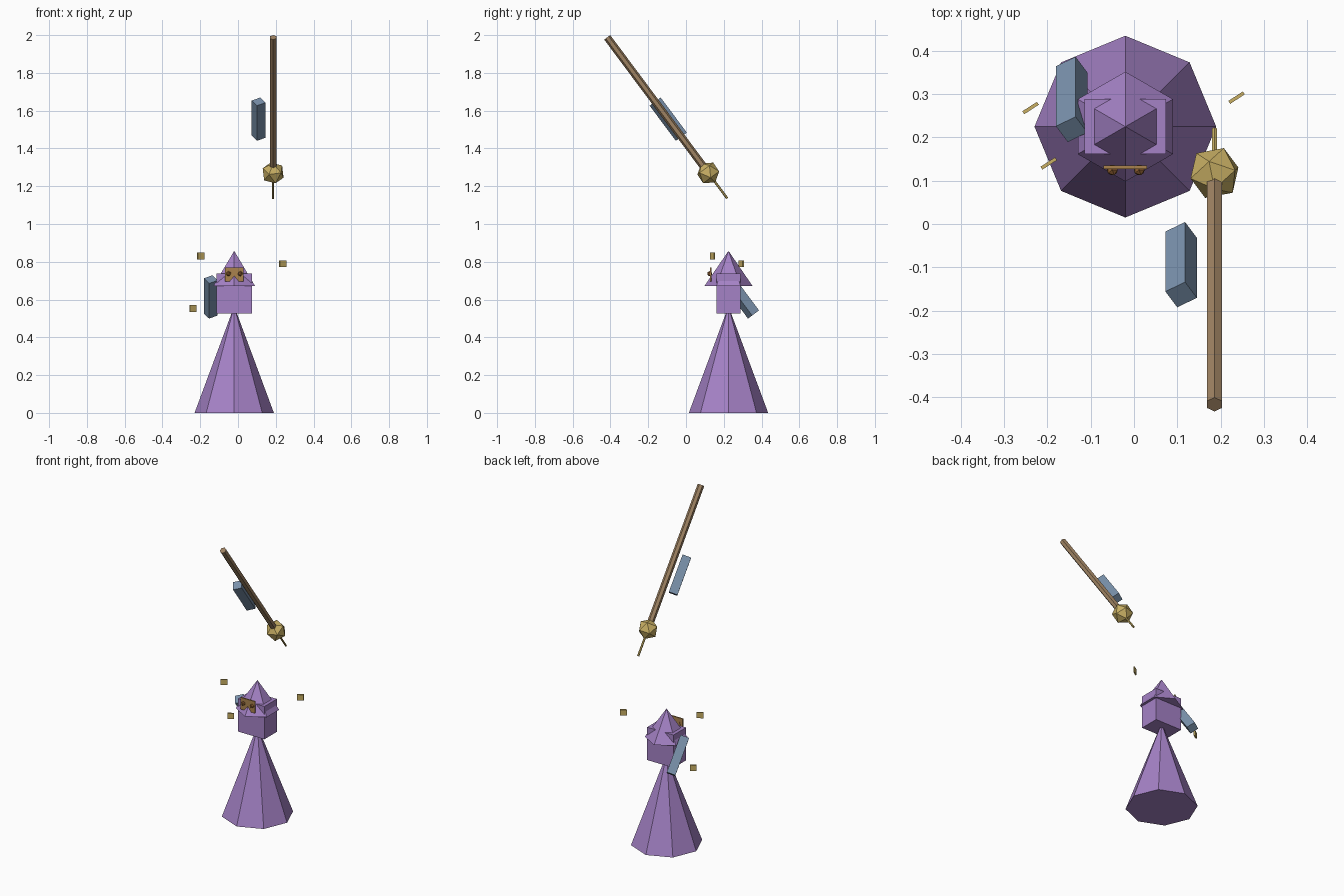
import bpy
import bmesh
from math import radians
from mathutils import Matrix, Vector

cube = bpy.data.objects.get("Cube")
if cube:
    bpy.data.objects.remove(cube, do_unlink=True)


def material(name, rgb):
    m = bpy.data.materials.new(name)
    m.use_nodes = True
    m.diffuse_color = (*rgb, 1)
    m.node_tree.nodes["Principled BSDF"].inputs["Base Color"].default_value = (*rgb, 1)
    return m


PURPLE = material("purple cloth", (0.376, 0.223, 0.565))
BLUE = material("slate blue", (0.195, 0.287, 0.413))
GOLD = material("old gold", (0.578, 0.429, 0.127))
WOOD = material("brown wood", (0.342, 0.223, 0.122))
BRONZE = material("bronze", (0.40, 0.223, 0.075))
COPPER = material("dark copper", (0.305, 0.127, 0.035))

TILT = Matrix.Rotation(radians(36.7), 4, 'X')
STAFF_TOP = Vector((0.186, -0.417, 1.988))
STAFF_DIR = TILT @ Vector((0, 0, -1))


def finish(name, bm, mat, loc, rot=Matrix()):
    """Turn a bmesh into a placed, flat-shaded object."""
    bmesh.ops.recalc_face_normals(bm, faces=bm.faces)
    mesh = bpy.data.meshes.new(name)
    bm.to_mesh(mesh)
    bm.free()
    mesh.materials.append(mat)
    ob = bpy.data.objects.new(name, mesh)
    ob.matrix_world = Matrix.Translation(loc) @ rot
    bpy.context.collection.objects.link(ob)
    return ob


def box(name, size, mat, loc, rot=Matrix()):
    bm = bmesh.new()
    bmesh.ops.create_cube(bm, size=1, matrix=Matrix.Diagonal((*size, 1)))
    return finish(name, bm, mat, loc, rot)


def cone(name, sides, r1, r2, height, mat, loc, rot=Matrix()):
    bm = bmesh.new()
    bmesh.ops.create_cone(bm, cap_ends=True, segments=sides, radius1=r1,
                          radius2=r2, depth=height)
    bmesh.ops.remove_doubles(bm, verts=bm.verts, dist=0.0001)
    return finish(name, bm, mat, loc, rot)


def ball(name, level, radius, mat, loc, rot=Matrix()):
    bm = bmesh.new()
    bmesh.ops.create_icosphere(bm, subdivisions=level, radius=radius)
    return finish(name, bm, mat, loc, rot)


def rod(name, start, end, radius, mat):
    """Hexagonal rod lying on the staff axis between two distances from its top."""
    middle = STAFF_TOP + STAFF_DIR * (start + end) / 2
    return cone(name, 6, radius, radius, end - start, mat, middle, TILT)


# Robe, head and hat
cone("robe", 8, 0.21, 0, 0.565, PURPLE, (-0.02, 0.225, 0.2825))
box("head", (0.188, 0.127, 0.21), PURPLE, (-0.02, 0.225, 0.632))
cone("hat", 6, 0.127, 0, 0.185, PURPLE, (-0.02, 0.225, 0.765))

# Face mask: thin plate with a notch below, built from a mirrored half outline
half = [(0.05, 0.77), (0.05, 0.695), (0.025, 0.695)]
outline = half + [(0, 0.725)] + [(-x, z) for x, z in reversed(half)]
bm = bmesh.new()
plate = bm.faces.new([bm.verts.new((x, 0, z)) for x, z in outline])
out = bmesh.ops.extrude_face_region(bm, geom=[plate])
bmesh.ops.translate(bm, vec=(0, 0.008, 0),
                    verts=[v for v in out["geom"] if isinstance(v, bmesh.types.BMVert)])
finish("face_mask", bm, BRONZE, (-0.02, 0.127, 0))

# Eyes on the mask
for side, x in (("right", -0.05), ("left", 0.012)):
    ball(side + "_eye", 1, 0.014, COPPER, (x, 0.125, 0.737))

# Two slanted slabs: one on the back, one beside the staff
SLAB_TURN = TILT @ Matrix.Rotation(radians(31), 4, 'Z')
for name, loc in (("back_slab", (-0.144, 0.288, 0.614)),
                  ("staff_slab", (0.109, -0.094, 1.555))):
    box(name, (0.053, 0.053, 0.232), BLUE, loc, SLAB_TURN)

# Floating staff with a faceted head and a thin spike
rod("staff_shaft", 0, 0.89, 0.02, WOOD)
ball("staff_head", 1, 0.062, GOLD, STAFF_TOP + STAFF_DIR * 0.895, SLAB_TURN)
rod("staff_spike", 0.895, 1.063, 0.0065, GOLD)

# Floating square tokens
TOKEN_TURN = Matrix.Rotation(radians(33), 4, 'Z')
for i, loc in enumerate([(-0.197, 0.14, 0.83), (0.237, 0.292, 0.79),
                         (-0.239, 0.268, 0.553)]):
    box(f"token_{i + 1}", (0.04, 0.008, 0.036), GOLD, loc, TOKEN_TURN)
